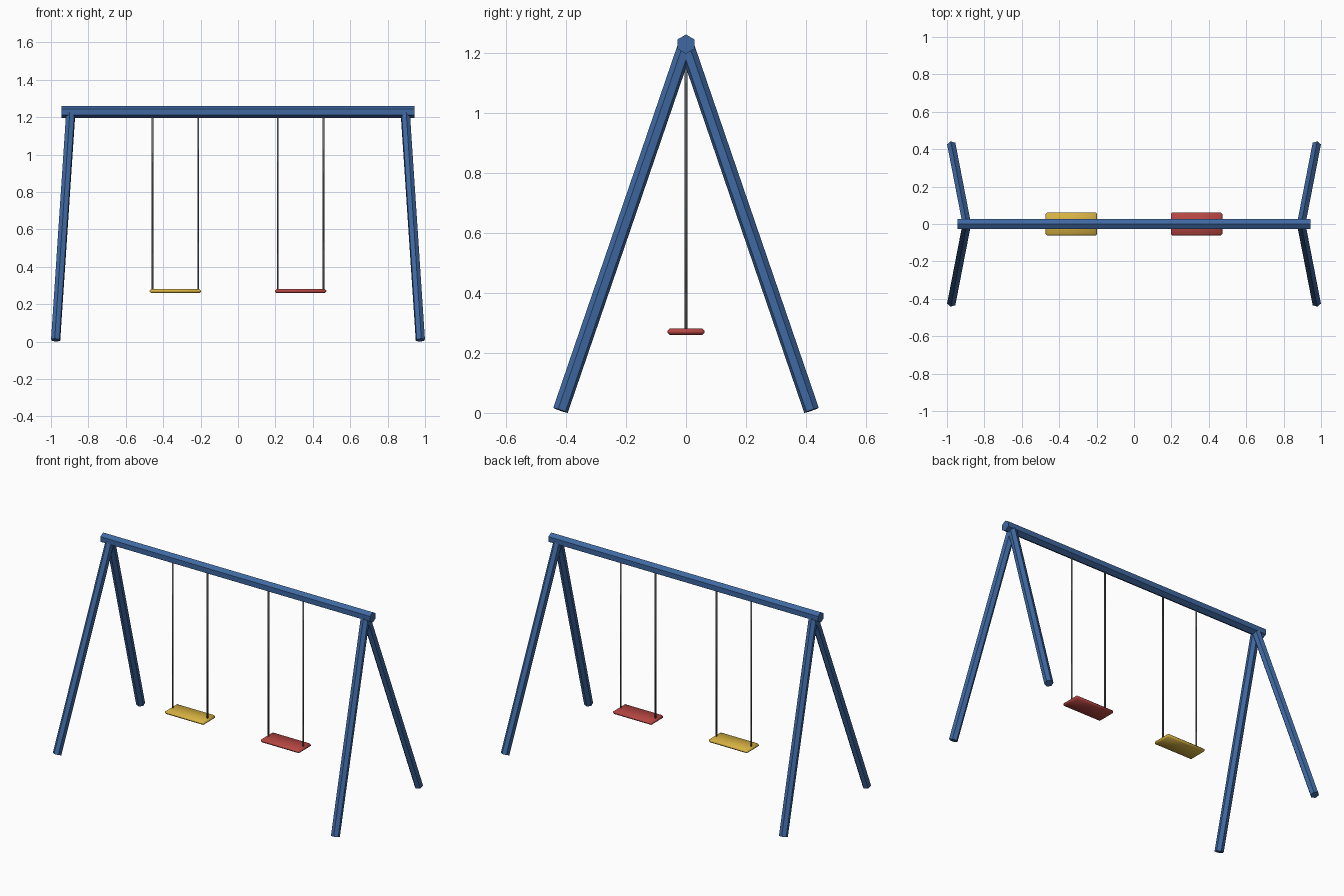
import bpy, bmesh
from mathutils import Vector, Matrix

if "Cube" in bpy.data.objects:
    bpy.data.objects.remove(bpy.data.objects["Cube"])


def material(name, rgb):
    m = bpy.data.materials.new(name)
    m.diffuse_color = (*rgb, 1)
    m.use_nodes = True
    m.node_tree.nodes["Principled BSDF"].inputs["Base Color"].default_value = m.diffuse_color
    return m


BLUE = material("blue_paint", (0.05, 0.14, 0.36))
GREY = material("grey_chain", (0.13, 0.135, 0.145))
YELLOW = material("yellow_seat", (0.69, 0.45, 0.055))
RED = material("red_seat", (0.47, 0.062, 0.056))


def finish(bm, name, mat, smooth=False):
    me = bpy.data.meshes.new(name)
    for f in bm.faces:
        f.smooth = smooth
    bm.to_mesh(me)
    bm.free()
    me.materials.append(mat)
    ob = bpy.data.objects.new(name, me)
    bpy.context.collection.objects.link(ob)
    return ob


def bar(name, start, end, radius, mat, smooth=False):
    """Six-sided bar between two points."""
    a, b = Vector(start), Vector(end)
    turn = (b - a).to_track_quat('Z', 'Y').to_matrix().to_4x4()
    bm = bmesh.new()
    bmesh.ops.create_cone(bm, cap_ends=True, segments=6, radius1=radius,
                          radius2=radius, depth=(b - a).length,
                          matrix=Matrix.Translation((a + b) / 2) @ turn)
    return finish(bm, name, mat, smooth)


def plank(name, centre, size, bevel, mat):
    """Softly shaded box with chamfered edges."""
    bm = bmesh.new()
    bmesh.ops.create_cube(bm, size=1, matrix=Matrix.Translation(centre)
                          @ Matrix.Diagonal((*size, 1)))
    bmesh.ops.bevel(bm, geom=bm.edges[:], offset=bevel, segments=1,
                    affect='EDGES', profile=0.5)
    return finish(bm, name, mat, smooth=True)


TOP = 1.228

# Top beam
bar("top_beam", (-0.945, 0, TOP), (0.945, 0, TOP), 0.032, BLUE)

# Splayed legs
for sx, side in ((-1, "left"), (1, "right")):
    for sy, end in ((-1, "front"), (1, "back")):
        bar(f"{end}_{side}_leg", (sx * 0.975, sy * 0.418, 0.0083),
            (sx * 0.894, 0, TOP), 0.026, BLUE)

# Swings: a seat on two chains
for x, side, mat in ((-0.335, "left", YELLOW), (0.335, "right", RED)):
    plank(f"{side}_seat", (x, 0, 0.27), (0.274, 0.124, 0.021), 0.008, mat)
    for s, which in ((-1, "outer" if x < 0 else "inner"),
                     (1, "inner" if x < 0 else "outer")):
        bar(f"{side}_{which}_chain", (x + s * 0.122, 0, 0.27),
            (x + s * 0.122, 0, TOP), 0.005, GREY, smooth=True)
